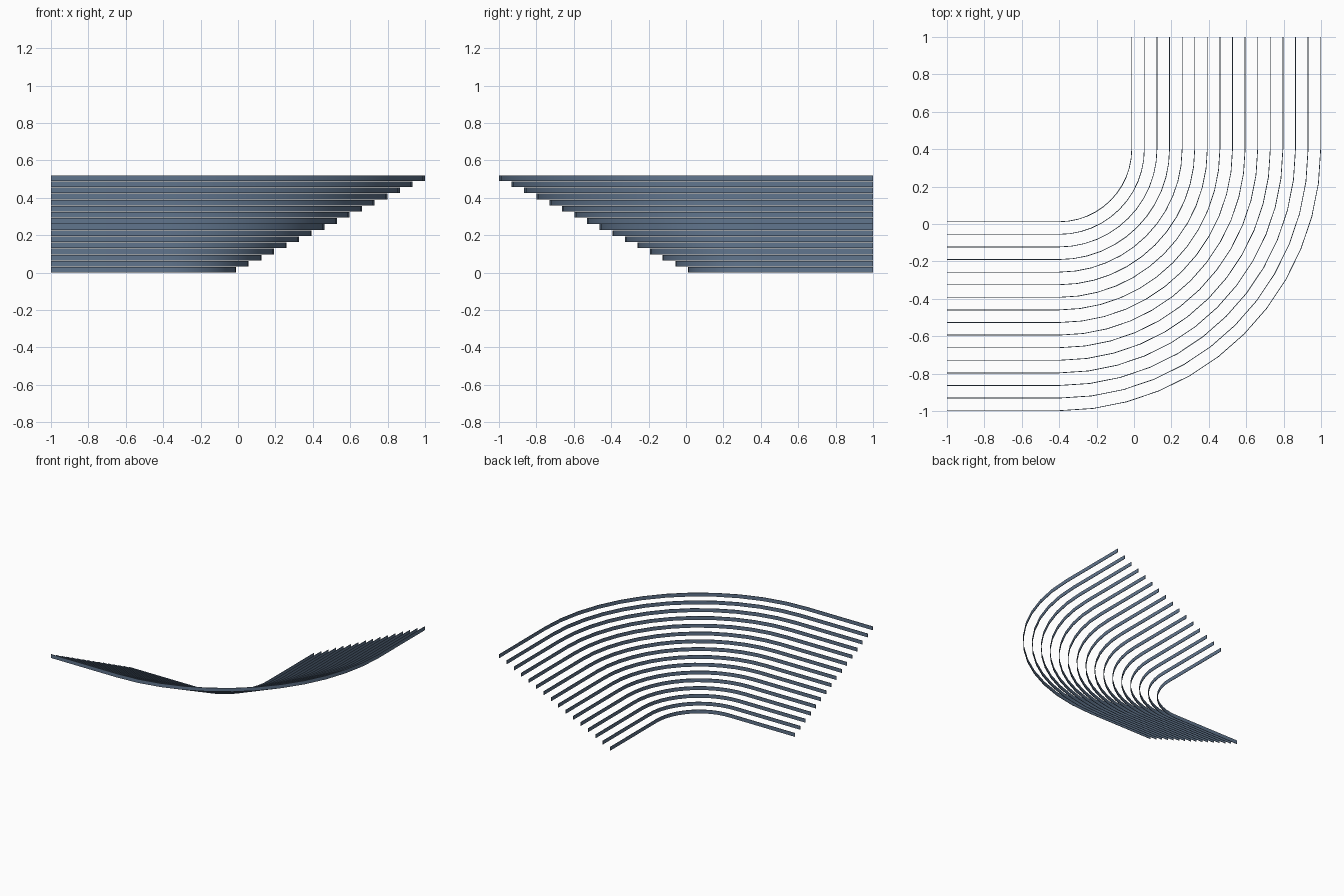
import bpy, bmesh, math

cube = bpy.data.objects.get("Cube")
if cube:
    bpy.data.objects.remove(cube, do_unlink=True)

ROWS, SEGMENTS = 16, 12
INNER, OUTER = 0.39, 1.40
CENTRE = 0.40
HEIGHT, TOTAL, THICK = 0.03, 0.52, 0.004

steel = bpy.data.materials.new("slate blue")
steel.use_nodes = True
colour = (0.12, 0.18, 0.27, 1)
steel.diffuse_color = colour
steel.node_tree.nodes["Principled BSDF"].inputs["Base Color"].default_value = colour


def bend_path(radius):
    """Straight run, quarter turn, straight run."""
    points = [(-1, CENTRE - radius)]
    for i in range(SEGMENTS + 1):
        a = math.pi / 2 * i / SEGMENTS
        points.append((-CENTRE + radius * math.sin(a), CENTRE - radius * math.cos(a)))
    points.append((radius - CENTRE, 1))
    return points


def tier_strip(name, radius, z):
    """Thin upright band following the bend."""
    bm = bmesh.new()
    rings = []
    for outer, inner in zip(bend_path(radius), bend_path(radius - THICK)):
        corners = [(outer, z), (inner, z), (inner, z + HEIGHT), (outer, z + HEIGHT)]
        rings.append([bm.verts.new((p[0], p[1], h)) for p, h in corners])
    for a, b in zip(rings, rings[1:]):
        for k in range(4):
            n = (k + 1) % 4
            bm.faces.new((a[k], a[n], b[n], b[k]))
    bm.faces.new(rings[0])
    bm.faces.new(rings[-1])
    bmesh.ops.recalc_face_normals(bm, faces=bm.faces)
    mesh = bpy.data.meshes.new(name)
    bm.to_mesh(mesh)
    bm.free()
    mesh.materials.append(steel)
    obj = bpy.data.objects.new(name, mesh)
    bpy.context.collection.objects.link(obj)
    obj.select_set(True)
    bpy.context.view_layer.objects.active = obj


# Rising tiers, each one further out and higher
bpy.ops.object.select_all(action="DESELECT")
for i in range(ROWS):
    t = i / (ROWS - 1)
    tier_strip(f"tier_riser_{i + 1}", INNER + t * (OUTER - INNER), t * (TOTAL - HEIGHT))

bpy.ops.object.shade_smooth_by_angle(angle=math.radians(30))
